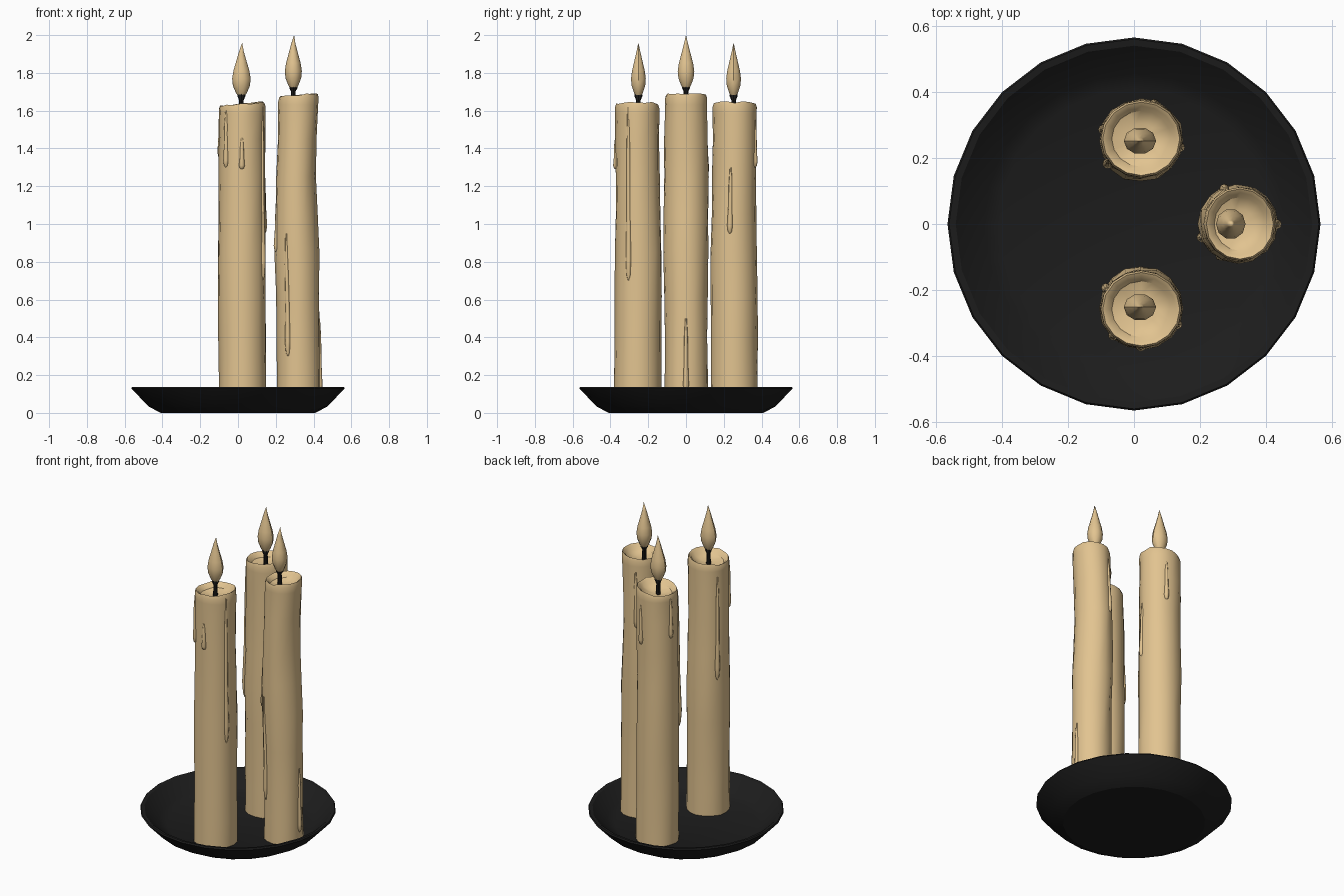
import bpy, bmesh, math, random

if "Cube" in bpy.data.objects:
    bpy.data.objects.remove(bpy.data.objects["Cube"])

def material(name, rgb):
    m = bpy.data.materials.new(name)
    m.diffuse_color = (*rgb, 1)
    m.use_nodes = True
    m.node_tree.nodes["Principled BSDF"].inputs["Base Color"].default_value = m.diffuse_color
    return m

WAX = material("candle_wax", (0.76, 0.55, 0.28))
BLACK = material("black_iron", (0.012, 0.012, 0.012))

def loft(name, rings, mat, angle=35, loop=False):
    """Skin rings of points; one-point rings become poles."""
    bm = bmesh.new()
    vr = [[bm.verts.new(p) for p in r] for r in rings]
    for a, b in zip(vr, vr[1:]):
        n = max(len(a), len(b))
        for i in range(n):
            j = (i + 1) % n
            if len(a) == 1:
                bm.faces.new((a[0], b[j], b[i]))
            elif len(b) == 1:
                bm.faces.new((a[i], a[j], b[0]))
            else:
                bm.faces.new((a[i], a[j], b[j], b[i]))
    bmesh.ops.recalc_face_normals(bm, faces=bm.faces)
    me = bpy.data.meshes.new(name)
    bm.to_mesh(me)
    bm.free()
    me.materials.append(mat)
    ob = bpy.data.objects.new(name, me)
    bpy.context.collection.objects.link(ob)
    bpy.ops.object.select_all(action='DESELECT')
    ob.select_set(True)
    bpy.context.view_layer.objects.active = ob
    bpy.ops.object.shade_smooth_by_angle(angle=math.radians(angle))
    return ob

def ring(cx, cy, z, rx, ry=None, n=12):
    ry = rx if ry is None else ry
    return [(cx + rx * math.cos(math.tau * i / n), cy + ry * math.sin(math.tau * i / n), z)
            for i in range(n)]

def interp(table, z):
    """Linear lookup of (z, values...) rows."""
    for a, b in zip(table, table[1:]):
        if z <= b[0]:
            t = max(0, (z - a[0]) / (b[0] - a[0]))
            return [p + (q - p) * t for p, q in zip(a[1:], b[1:])]
    return list(table[-1][1:])

# Shallow dish
profile = [(0.41, 0.0), (0.475, 0.035), (0.565, 0.13), (0.56, 0.138), (0.54, 0.135),
           (0.455, 0.06), (0.41, 0.04)]
loft("dish", [[(0, 0, 0)]] + [ring(0, 0, z, r, n=24) for r, z in profile] + [[(0, 0, 0.035)]],
     BLACK, 25)

def candle(name, table, top, tilt, seed, flame, drips):
    rnd = random.Random(seed)
    n = 16
    # Wax body with uneven sides, a sloping rim and a hollow top
    rings = [[(table[0][1], table[0][2], 0.02)]]
    for z in (0.02, 0.2, 0.4, 0.62, 0.85, 1.05, 1.25, 1.45, top - 0.05):
        cx, cy, rx, ry = interp(table, z)
        rings.append([(cx + (x - cx) * k, cy + (y - cy) * k, zz)
                      for x, y, zz in ring(cx, cy, z, rx, ry, n)
                      for k in [rnd.uniform(0.965, 1.015)]])
    cx, cy, rx, ry = interp(table, top)
    wave = [rnd.uniform(-0.006, 0.006) for _ in range(n)]
    for k, dz in ((0.99, -0.018), (0.94, 0.0), (0.84, -0.008), (0.72, -0.03), (0.4, -0.045)):
        rings.append([(x, y, z + wave[i] * k + tilt * (x - cx) / rx)
                      for i, (x, y, z) in enumerate(ring(cx, cy, top + dz, rx * k, ry * k, n))])
    rings.append([(cx, cy, top - 0.047)])
    loft(name + "_body", rings, WAX)

    # Wax drips running down the side
    for d, (deg, hi, lo) in enumerate(drips):
        a = math.radians(deg)
        pts = []
        for t, w in ((0, 0.004), (0.25, 0.009), (0.6, 0.01), (0.88, 0.014), (0.97, 0.01), (1, 0.003)):
            z = hi + (lo - hi) * t
            x, y, px, py = interp(table, z)
            pts.append(ring(x + px * 0.965 * math.cos(a), y + py * 0.965 * math.sin(a),
                            z, w * 1.1, n=8))
        loft(f"{name}_drip_{d + 1}", pts, WAX, 60)

    # Wick
    fx, fy, z0, z1, frx, fry = flame
    loft(name + "_wick",
         [[(cx, cy, top - 0.06)], ring(fx, fy, top - 0.06, 0.014, n=8),
          ring(fx, fy, top + 0.02, 0.012, n=8), ring(fx, fy, z0 + 0.005, 0.022, n=8),
          ring(fx, fy, z0 + 0.02, 0.018, n=8), [(fx, fy, z0 + 0.025)]], BLACK)

    # Flame
    prof = [(0.0, 0.35), (0.07, 0.6), (0.2, 0.92), (0.33, 1.0), (0.48, 0.86),
            (0.66, 0.55), (0.84, 0.25)]
    h = z1 - z0
    loft(name + "_flame",
         [[(fx, fy, z0)]] + [ring(fx, fy, z0 + h * t, frx * k, fry * k, 10) for t, k in prof]
         + [[(fx + 0.004, fy, z1)]], WAX, 40)

# Side candles: centre x, centre y, radius x, radius y at each height
side = [(0.02, 0.023, 0.255, 0.128, 0.126), (0.45, 0.022, 0.255, 0.125, 0.124),
        (0.85, 0.02, 0.252, 0.127, 0.125), (1.2, 0.02, 0.256, 0.122, 0.118),
        (1.64, 0.022, 0.258, 0.124, 0.118)]
front = [(z, x, -y, rx, ry) for z, x, y, rx, ry in side]
candle("front_candle", front, 1.635, 0.011, 3, (0.018, -0.252, 1.675, 1.96, 0.049, 0.041),
       [(-90, 1.46, 1.29), (-135, 1.6, 1.3), (-25, 1.62, 0.7), (150, 1.55, 0.9)])
candle("back_candle", side, 1.635, 0.011, 8, (0.018, 0.252, 1.675, 1.96, 0.049, 0.041),
       [(70, 1.55, 1.3), (165, 1.6, 1.35), (215, 1.58, 0.75), (-10, 1.3, 0.95)])

# Taller candle on the right, slightly bent
right = [(0.02, 0.322, 0, 0.115, 0.116), (0.6, 0.318, 0, 0.115, 0.114),
         (0.87, 0.313, 0, 0.12, 0.122), (1.2, 0.306, 0, 0.106, 0.12),
         (1.45, 0.312, 0, 0.103, 0.114), (1.69, 0.321, 0, 0.108, 0.113)]
candle("right_candle", right, 1.682, 0.008, 5, (0.293, 0, 1.715, 2.0, 0.045, 0.046),
       [(0, 0.5, 0.1), (-120, 0.95, 0.3), (110, 1.6, 1.25), (200, 1.15, 0.85)])
